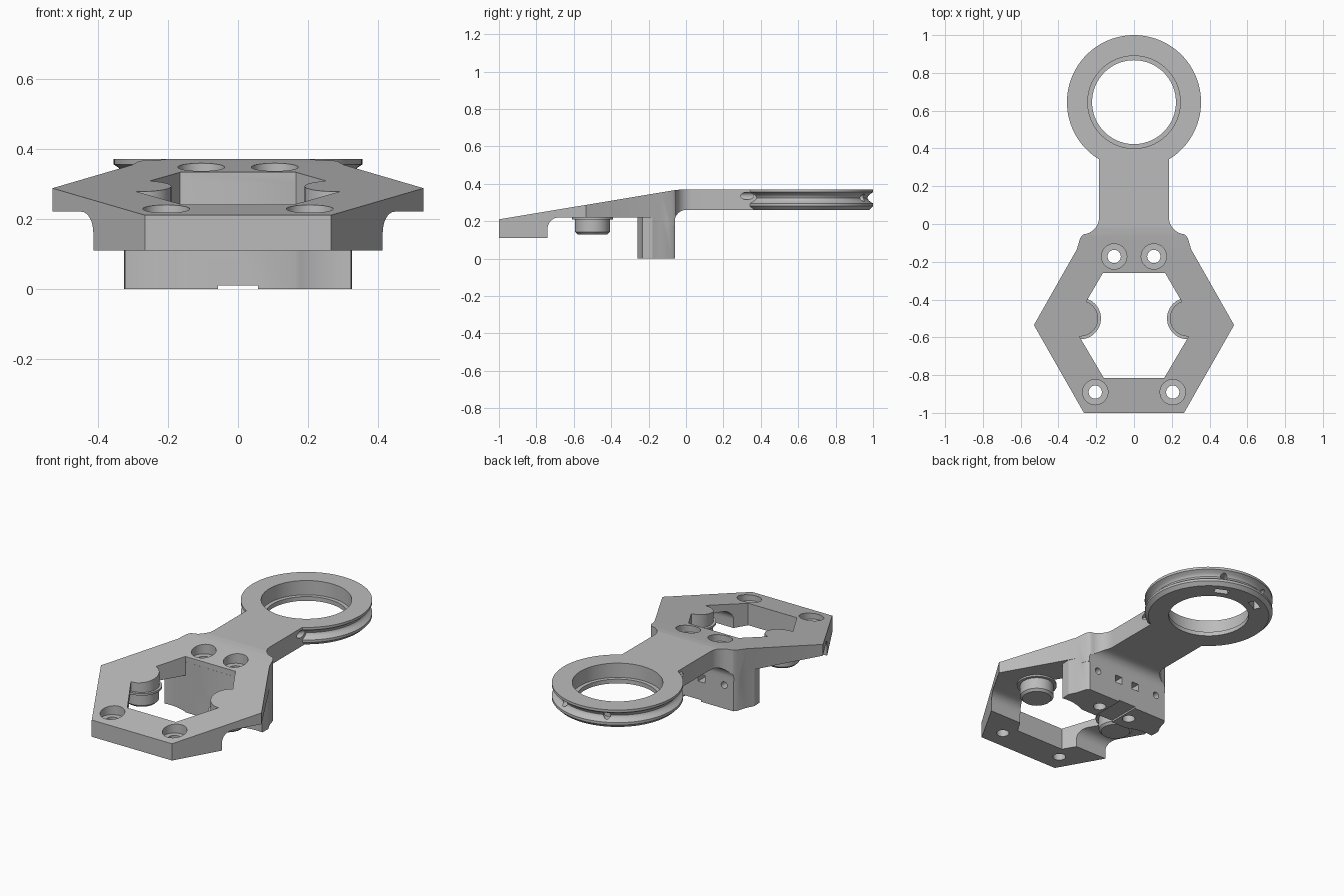
import bpy, bmesh
from math import sin, cos, pi, radians
from mathutils import Matrix, Vector

if "Cube" in bpy.data.objects:
    bpy.data.objects.remove(bpy.data.objects["Cube"])

grey = bpy.data.materials.new("plain grey")
grey.use_nodes = True
grey.diffuse_color = (0.5, 0.5, 0.5, 1)
grey.node_tree.nodes["Principled BSDF"].inputs["Base Color"].default_value = (0.5, 0.5, 0.5, 1)


def finish(name, bm):
    bmesh.ops.recalc_face_normals(bm, faces=bm.faces)
    mesh = bpy.data.meshes.new(name)
    bm.to_mesh(mesh)
    bm.free()
    mesh.materials.append(grey)
    obj = bpy.data.objects.new(name, mesh)
    bpy.context.collection.objects.link(obj)
    return obj


def prism(name, outline, low, high, axis="z"):
    """Extrude a 2D outline along z (outline is x, y) or x (outline is y, z)."""
    bm = bmesh.new()
    place = (lambda p: (p[0], p[1], low)) if axis == "z" else (lambda p: (low, p[0], p[1]))
    face = bm.faces.new([bm.verts.new(place(p)) for p in outline])
    step = Vector((0, 0, high - low)) if axis == "z" else Vector((high - low, 0, 0))
    new = bmesh.ops.extrude_face_region(bm, geom=[face])["geom"]
    bmesh.ops.translate(bm, vec=step, verts=[v for v in new if isinstance(v, bmesh.types.BMVert)])
    return finish(name, bm)


def lathe(name, profile, centre, steps=96, closed=True):
    """Turn an (r, z) profile about a vertical axis."""
    bm = bmesh.new()
    rings = [[bm.verts.new((centre[0] + r * cos(2 * pi * i / steps),
                            centre[1] + r * sin(2 * pi * i / steps), z))
              for i in range(steps)] for r, z in profile]
    pairs = list(zip(rings, rings[1:]))
    if closed:
        pairs.append((rings[-1], rings[0]))
    else:
        bm.faces.new(rings[0])
        bm.faces.new(rings[-1])
    for a, b in pairs:
        for i in range(steps):
            j = (i + 1) % steps
            bm.faces.new((a[i], a[j], b[j], b[i]))
    return finish(name, bm)


def cylinder(name, centre, r, low, high):
    return lathe(name, [(r, low), (r, high)], centre, 40, False)


def box(name, centre, size, turn=0):
    bm = bmesh.new()
    bmesh.ops.create_cube(bm, size=1, matrix=Matrix.Translation(centre)
                          @ Matrix.Rotation(turn, 4, "Z") @ Matrix.Diagonal((*size, 1)))
    return finish(name, bm)


def rod(name, centre, r, length, turn=0):
    """Horizontal round cutter along y, turned about z."""
    bm = bmesh.new()
    bmesh.ops.create_cone(bm, cap_ends=True, segments=20, radius1=r, radius2=r, depth=length,
                          matrix=Matrix.Translation(centre) @ Matrix.Rotation(turn, 4, "Z")
                          @ Matrix.Rotation(pi / 2, 4, "X"))
    return finish(name, bm)


def combine(obj, other, operation):
    """Boolean two parts, then drop the helper."""
    mod = obj.modifiers.new("join", "BOOLEAN")
    mod.operation, mod.object, mod.solver = operation, other, "EXACT"
    bpy.context.view_layer.update()
    done = obj.evaluated_get(bpy.context.evaluated_depsgraph_get())
    mesh = bpy.data.meshes.new_from_object(done)
    obj.modifiers.clear()
    obj.data = mesh
    bpy.data.objects.remove(other)


def arc(cx, cy, r, start, end, n=8):
    return [(cx + r * cos(radians(start + (end - start) * i / n)),
             cy + r * sin(radians(start + (end - start) * i / n))) for i in range(n + 1)]


def mirrored(half):
    return half + [(-x, y) for x, y in reversed(half)]


# Bracket: wedge-shaped side profile trimmed by the plan outline
side = ([(-1, 0.11), (-1, 0.21), (-0.06, 0.366), (-0.02, 0.37), (0.38, 0.37), (0.38, 0.26)]
        + arc(0, 0.2, 0.06, 90, 180) + [(-0.06, 0.18), (-0.1, 0.18), (-0.1, 0.22)]
        + arc(-0.68, 0.16, 0.06, 90, 180) + [(-0.74, 0.11)])
bracket = prism("bracket", side, -0.7, 0.7, "x")
plan = mirrored([(0.265, -1), (0.53, -0.535), (0.303, -0.135), (0.285, -0.075),
                 (0.272, -0.058)] + arc(0.275, 0.035, 0.09, 265, 180) + [(0.185, 0.5)])
combine(bracket, prism("plan", plan, -0.2, 0.6), "INTERSECT")

# Hexagonal window, leaving a rounded boss over each peg
peg_x, peg_y = 0.285, -0.5
window = prism("window", mirrored([(0.16, -0.815), (0.325, -0.535), (0.165, -0.26)]), -0.2, 0.6)
for s in (1, -1):
    combine(window, cylinder("boss", (s * peg_x, peg_y), 0.095, -0.3, 0.7), "DIFFERENCE")
combine(bracket, window, "DIFFERENCE")

# Block hanging below the neck end, hollowed round the pegs, with a shallow slot
block_half = (arc(peg_x, peg_y, 0.27, 117.5, 82)
              + [(0.325, -0.18), (0.302, -0.135), (0.284, -0.075), (0.27, -0.06)])
block = prism("block", mirrored(block_half), 0, 0.3)
combine(block, box("slot", (0, -0.16, 0), (0.115, 0.5, 0.02)), "DIFFERENCE")
combine(bracket, block, "UNION")

# Ring with a grooved rim and an inner step
groove = [(0.355 - 0.03 * sin(pi * t / 8), 0.355 - 0.06 * t / 8) for t in range(9)]
ring = lathe("ring", [(0.245, 0.37), (0.355, 0.37)] + groove
             + [(0.355, 0.28), (0.335, 0.26), (0.222, 0.26), (0.222, 0.285), (0.245, 0.285)],
             (0, 0.645))
combine(bracket, ring, "UNION")

# Counterbored screw holes
for x, y, floor in ((0.105, -0.172, 0.3), (0.205, -0.89, 0.185)):
    for s in (1, -1):
        combine(bracket, cylinder("screw_hole", (s * x, y), 0.035, -0.2, 0.6), "DIFFERENCE")
        combine(bracket, cylinder("counterbore", (s * x, y), 0.067, floor, 0.6), "DIFFERENCE")

# Small cable holes in the block, the ring and the neck
for s in (1, -1):
    combine(bracket, rod("round_hole", (s * 0.21, -0.08, 0.14), 0.02, 0.12), "DIFFERENCE")
    combine(bracket, box("square_hole", (s * 0.06, -0.08, 0.14), (0.045, 0.1, 0.045)), "DIFFERENCE")
    combine(bracket, rod("neck_hole", (s * 0.18, 0.32, 0.335), 0.02, 0.1, s * -0.6), "DIFFERENCE")
    a = pi / 2 - s * radians(25)
    combine(bracket, rod("rim_hole", (0.32 * cos(a), 0.645 + 0.32 * sin(a), 0.325),
                         0.02, 0.08, a - pi / 2), "DIFFERENCE")
    combine(bracket, box("ring_slot", (0.28 * cos(a), 0.645 + 0.28 * sin(a), 0.28),
                         (0.08, 0.04, 0.08), a - pi / 2), "DIFFERENCE")

# Pegs with a thin flange and a chamfered end
pegs = [lathe(name, [(0.08, 0.13), (0.093, 0.143), (0.093, 0.21), (0.11, 0.21), (0.11, 0.222)],
              (s * peg_x, peg_y), 48, False)
        for name, s in (("left_peg", 1), ("right_peg", -1))]

for obj in [bracket] + pegs:
    bpy.ops.object.select_all(action="DESELECT")
    obj.select_set(True)
    bpy.context.view_layer.objects.active = obj
    bpy.ops.object.shade_smooth_by_angle(angle=radians(28))
